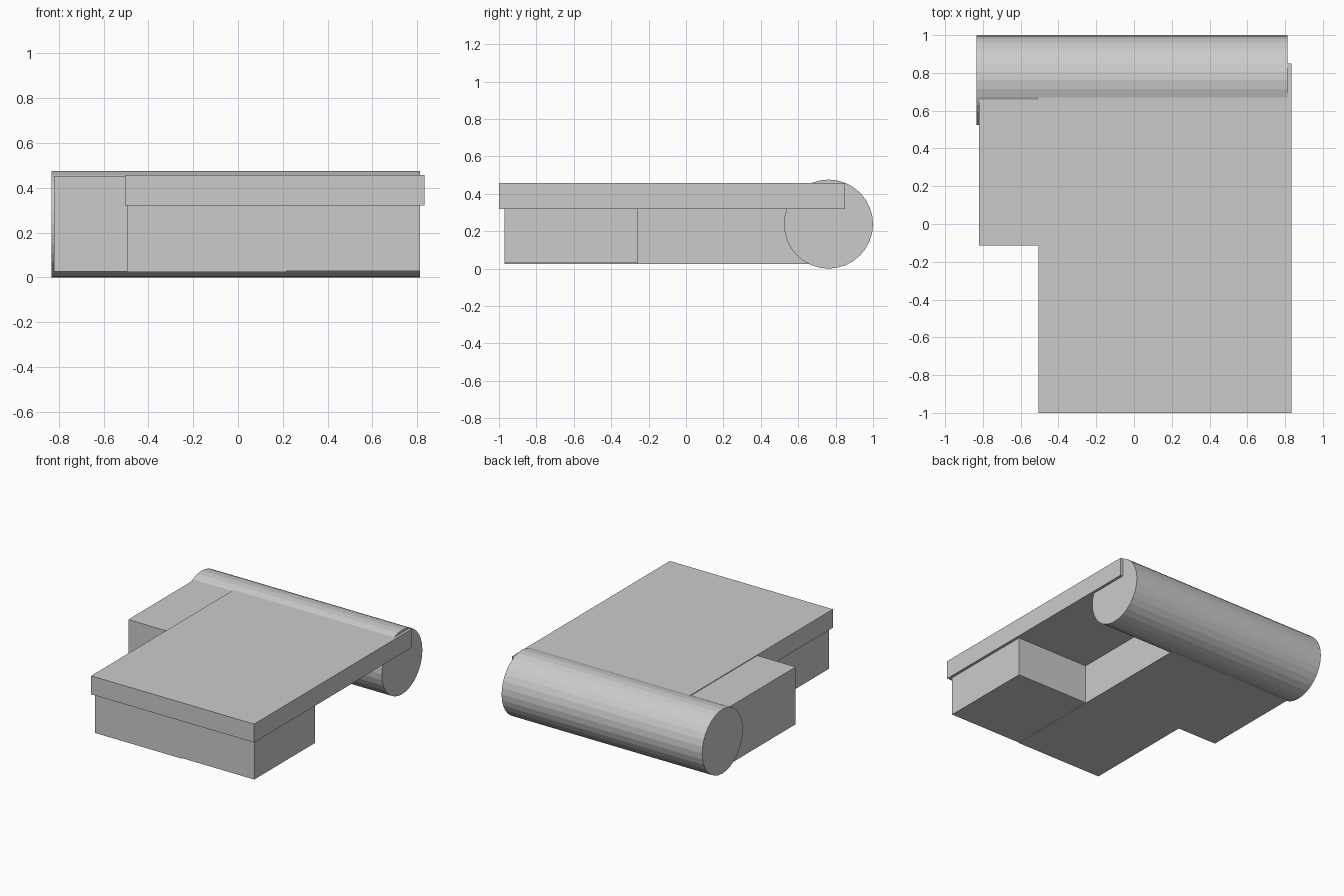
import bpy
import math

if "Cube" in bpy.data.objects:
    bpy.data.objects.remove(bpy.data.objects["Cube"])


def box(name, x, y, z):
    """Axis-aligned box given as (min, max) ranges."""
    bpy.ops.mesh.primitive_cube_add(
        size=1, location=[(a + b) / 2 for a, b in (x, y, z)])
    obj = bpy.context.object
    obj.name = name
    obj.scale = [b - a for a, b in (x, y, z)]
    bpy.ops.object.transform_apply(location=False, rotation=False, scale=True)
    return obj


# Wide flat slab over the base, its rear end running into the roller
box("top_slab", (-0.505, 0.833), (-1.0, 0.85), (0.32, 0.457))

# Base: long centre block, short front right block, taller left block
box("base_centre", (-0.495, 0.217), (-0.97, 0.75), (0.025, 0.32))
box("base_front_right", (0.217, 0.813), (-0.97, -0.257), (0.029, 0.32))
box("base_left", (-0.82, -0.495), (-0.115, 0.75), (0.027, 0.452))

# Horizontal roller along the back
radius = 0.238
x0, x1 = -0.833, 0.813
bpy.ops.mesh.primitive_cylinder_add(
    vertices=32, radius=radius, depth=x1 - x0,
    location=((x0 + x1) / 2, 1.0 - radius, radius),
    rotation=(0, math.pi / 2, 0))
bpy.context.object.name = "back_roller"
